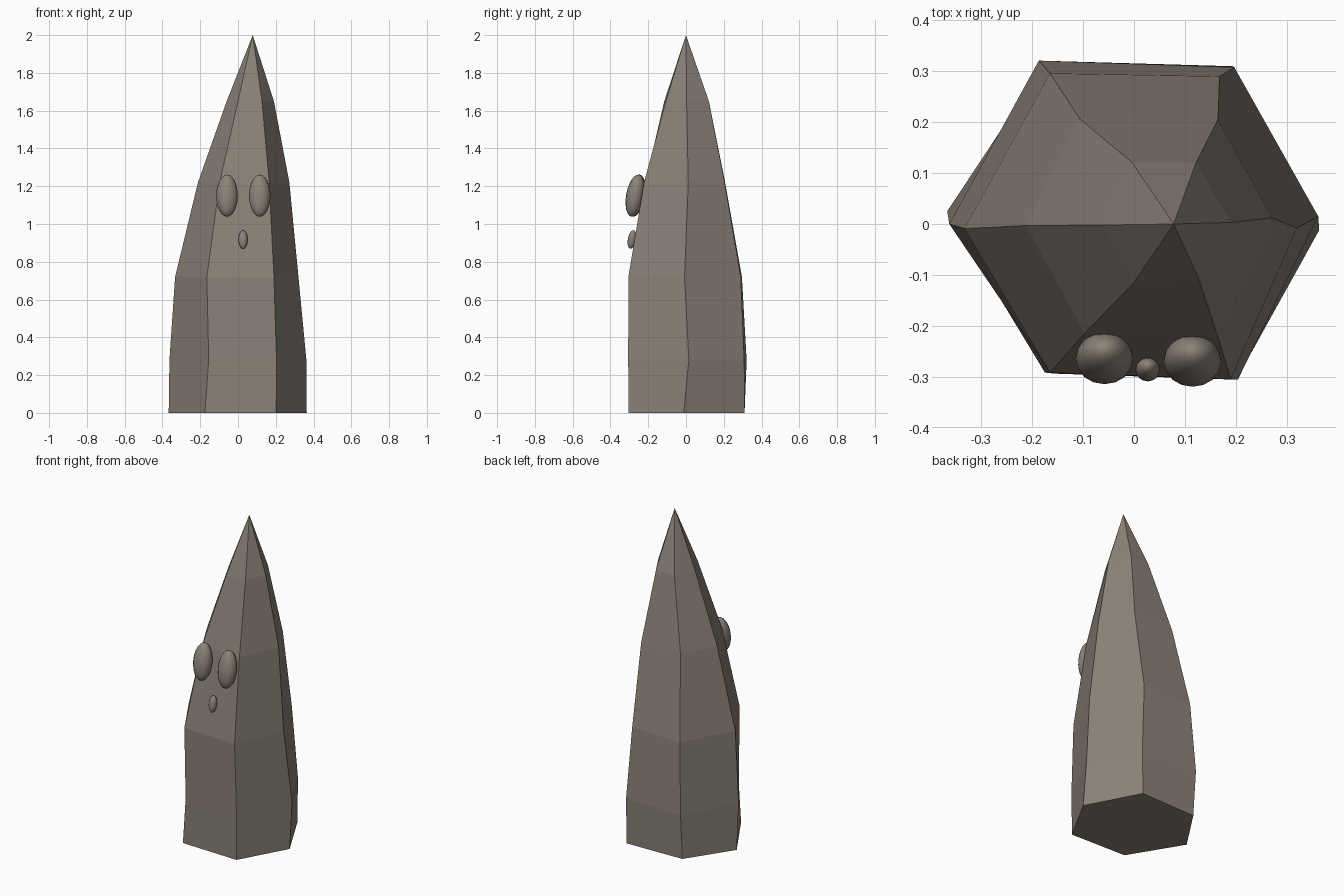
import bpy, bmesh, math

if "Cube" in bpy.data.objects:
    bpy.data.objects.remove(bpy.data.objects["Cube"])

stone = bpy.data.materials.new("warm grey stone")
stone.diffuse_color = (0.26, 0.223, 0.186, 1)
stone.use_nodes = True
stone.node_tree.nodes["Principled BSDF"].inputs["Base Color"].default_value = stone.diffuse_color

# Hexagonal rings from bottom to top: left, front left, front right, right, back right, back left
rings = [
    (0.00, [(-0.367, 0.025), (-0.175, -0.292), (0.202, -0.304), (0.364, -0.012), (0.193, 0.310), (-0.185, 0.300)]),
    (0.28, [(-0.363, 0.000), (-0.155, -0.294), (0.204, -0.306), (0.362, 0.015), (0.197, 0.308), (-0.187, 0.321)]),
    (0.72, [(-0.333, -0.009), (-0.165, -0.292), (0.190, -0.305), (0.320, -0.008), (0.168, 0.290), (-0.165, 0.296)]),
    (1.22, [(-0.212, -0.003), (-0.097, -0.215), (0.165, -0.222), (0.272, 0.012), (0.165, 0.205), (-0.107, 0.207)]),
    (1.65, [(-0.060, -0.002), (0.000, -0.115), (0.127, -0.107), (0.190, 0.003), (0.122, 0.121), (-0.004, 0.121)]),
]
apex = (0.078, 0.0, 2.0)

# Body: leaning faceted spire
bm = bmesh.new()
loops = [[bm.verts.new((x, y, z)) for x, y in pts] for z, pts in rings]
tip = bm.verts.new(apex)
bm.faces.new(loops[0][::-1])
for low, high in zip(loops, loops[1:]):
    for i in range(6):
        j = (i + 1) % 6
        bm.faces.new((low[i], low[j], high[j], high[i]))
for i in range(6):
    bm.faces.new((loops[-1][i], loops[-1][(i + 1) % 6], tip))
bmesh.ops.recalc_face_normals(bm, faces=bm.faces)
mesh = bpy.data.meshes.new("body")
bm.to_mesh(mesh)
bm.free()
mesh.materials.append(stone)
bpy.context.collection.objects.link(bpy.data.objects.new("body", mesh))


# Smooth face bumps, leaning back with the front face
def bump(name, loc, size):
    bpy.ops.mesh.primitive_uv_sphere_add(segments=16, ring_count=12, location=loc,
                                         rotation=(math.radians(-10), 0, 0))
    ob = bpy.context.object
    ob.name = name
    ob.scale = size
    ob.data.materials.append(stone)
    bpy.ops.object.shade_smooth()


bump("left_eye", (-0.058, -0.264, 1.15), (0.057, 0.048, 0.113))
bump("right_eye", (0.115, -0.269, 1.15), (0.057, 0.048, 0.113))
bump("mouth", (0.027, -0.286, 0.918), (0.024, 0.022, 0.05))
